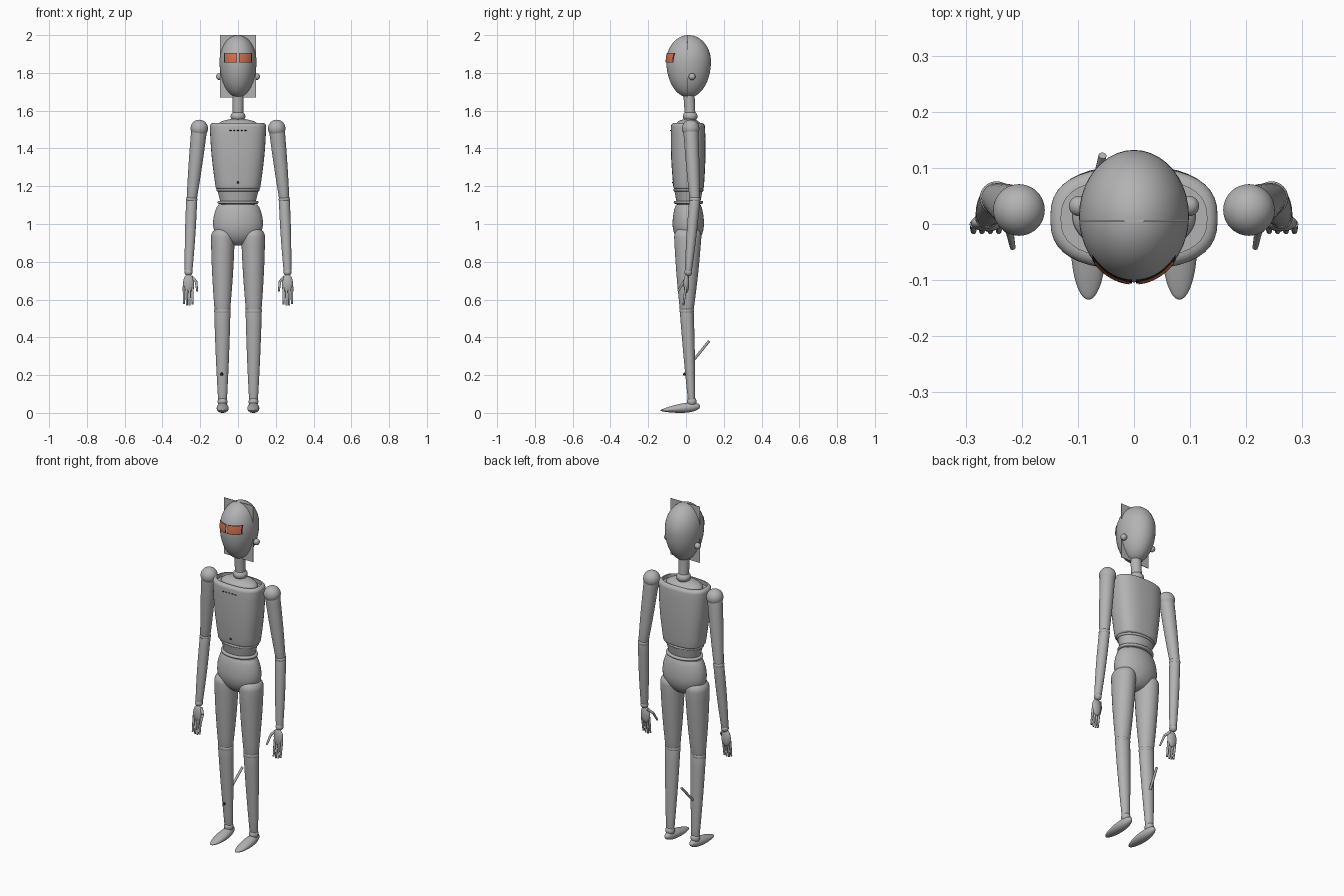
import bpy, bmesh, math
from mathutils import Vector, Matrix

cube = bpy.data.objects.get("Cube")
if cube:
    bpy.data.objects.remove(cube, do_unlink=True)


def material(name, colour):
    mat = bpy.data.materials.new(name)
    mat.use_nodes = True
    mat.diffuse_color = (*colour, 1)
    shader = mat.node_tree.nodes["Principled BSDF"]
    shader.inputs["Base Color"].default_value = (*colour, 1)
    return mat


grey = material("body grey", (0.45, 0.45, 0.45))
orange = material("eye orange", (0.65, 0.16, 0.07))
black = material("dark trim", (0.02, 0.02, 0.02))
parts = []


def finish(name, bm, mat=grey):
    bmesh.ops.recalc_face_normals(bm, faces=bm.faces)
    mesh = bpy.data.meshes.new(name)
    bm.to_mesh(mesh)
    bm.free()
    mesh.materials.append(mat)
    obj = bpy.data.objects.new(name, mesh)
    bpy.context.collection.objects.link(obj)
    parts.append(obj)
    return obj


def taper(name, low, high, r_low, r_high, soft_low=0.01, soft_high=0.01,
          bulge=0, power=2, hollow=0):
    """Stack of oval rings between two centres, with rounded ends and an optional hollow top."""
    low, high = Vector(low), Vector(high)
    length = high.z - low.z
    quarter = [math.pi / 2 * k / 6 for k in range(7)]
    profile = [(soft_low * (1 - math.cos(a)) / length, soft_low * (1 - math.sin(a)))
               for a in quarter]
    start, stop = soft_low / length, 1 - soft_high / length
    profile += [(start + (stop - start) * k / 8, 0) for k in range(1, 8)]
    profile += [(1 - soft_high * (1 - math.cos(a)) / length, soft_high * (1 - math.sin(a)))
                for a in reversed(quarter)]
    bm = bmesh.new()
    rings = []
    count = 40
    for t, inset in profile:
        centre = low.lerp(high, t)
        swell = bulge * math.sin(math.pi * t) - inset
        rx, ry = (a + (b - a) * t + swell for a, b in zip(r_low, r_high))
        ring = []
        for i in range(count):
            c, s = math.cos(math.tau * i / count), math.sin(math.tau * i / count)
            x = rx * math.copysign(abs(c) ** (2 / power), c)
            y = ry * math.copysign(abs(s) ** (2 / power), s)
            ring.append(bm.verts.new(centre + Vector((x, y, 0))))
        rings.append(ring)
    for lower, upper in zip(rings, rings[1:]):
        for i in range(count):
            j = (i + 1) % count
            bm.faces.new((lower[i], lower[j], upper[j], upper[i]))
    bm.faces.new(rings[0])
    cap = bm.faces.new(rings[-1])
    if hollow:
        bmesh.ops.inset_individual(bm, faces=[cap], thickness=hollow / 2)
        bmesh.ops.translate(bm, vec=(0, 0, -hollow), verts=cap.verts)
    return finish(name, bm)


def band(name, centre, rx, ry, half):
    """Rounded ring around a limb or the waist."""
    rise = Vector((0, 0, half))
    taper(name, Vector(centre) - rise, Vector(centre) + rise, (rx, ry), (rx, ry),
          half * 0.9, half * 0.9)


def egg(name, centre, rx, ry, up, down, mat=grey, flat_top=1):
    """Ellipsoid with its own height above and below the middle."""
    bm = bmesh.new()
    bmesh.ops.create_uvsphere(bm, u_segments=40, v_segments=28, radius=1)
    for v in bm.verts:
        z = min(v.co.z, flat_top)
        v.co = Vector(centre) + Vector((v.co.x * rx, v.co.y * ry, z * (up if z > 0 else down)))
    return finish(name, bm, mat)


def ball(name, centre, r, mat=grey):
    return egg(name, centre, r, r, r, r, mat)


def rod(name, start, end, r_start, r_end):
    """Thin tapered bar between two points."""
    start, end = Vector(start), Vector(end)
    line = end - start
    turn = line.to_track_quat("Z", "Y").to_matrix().to_4x4()
    bm = bmesh.new()
    bmesh.ops.create_cone(bm, cap_ends=True, segments=12, radius1=r_start, radius2=r_end,
                          depth=line.length, matrix=Matrix.Translation((start + end) / 2) @ turn)
    return finish(name, bm)


# Head, with a thin upright plate through it
head = Vector((0, 0.014, 1.86))
head_x, head_y, head_up, head_down = 0.098, 0.118, 0.14, 0.19
egg("head", head, head_x, head_y, head_up, head_down)
bm = bmesh.new()
bmesh.ops.create_cube(bm, size=1, matrix=Matrix.Translation((0, 0.006, 1.835))
                      @ Matrix.Diagonal((0.19, 0.003, 0.33, 1)))
finish("head_plate", bm)


def eye_patch(name, side, margin, lift, mat):
    """Rectangle that follows the curve of the face."""
    bm = bmesh.new()
    bmesh.ops.create_grid(bm, x_segments=8, y_segments=8, size=1)
    for v in bm.verts:
        x = side * 0.039 + v.co.x * (0.035 - margin)
        z = 1.88 + v.co.y * (0.026 - margin)
        up = head_up if z > head.z else head_down
        depth = math.sqrt(1 - (x / head_x) ** 2 - ((z - head.z) / up) ** 2)
        v.co = (x, head.y - head_y * depth - lift, z)
    obj = finish(name, bm, mat)
    if sum(p.normal.y for p in obj.data.polygons) > 0:
        obj.data.flip_normals()


# Neck and collar
taper("neck", (0, 0.022, 1.57), (0, 0.015, 1.7), (0.028, 0.028), (0.03, 0.03))
egg("neck_joint", (0, 0.022, 1.57), 0.039, 0.039, 0.03, 0.03)
egg("collar", (0, 0.013, 1.52), 0.11, 0.068, 0.037, 0.04)

# Chest shell, open at the top, with small dark marks
taper("chest", (0, 0.014, 1.185), (0, 0.01, 1.535), (0.117, 0.08), (0.15, 0.09),
      soft_high=0.02, bulge=0.006, power=2.6, hollow=0.02)
ball("chest_rivet", (0, -0.066, 1.22), 0.007, black)
for k in range(-2, 3):
    egg(f"chest_mark_{k + 3}", (k * 0.02, -0.081, 1.495), 0.006, 0.004, 0.002, 0.002, black)

# Waist and pelvis
taper("waist", (0, 0.013, 1.09), (0, 0.013, 1.19), (0.086, 0.058), (0.112, 0.077))
band("waist_lip", (0, 0.013, 1.18), 0.115, 0.08, 0.007)
band("waist_ring", (0, 0.013, 1.115), 0.108, 0.078, 0.008)
egg("pelvis", (0, 0.012, 1), 0.132, 0.083, 0.17, 0.115, flat_top=0.6)

for label, s in (("left", 1), ("right", -1)):
    # Face
    eye_patch(label + "_eye_frame", s, 0, 0.002, black)
    eye_patch(label + "_eye", s, 0.004, 0.004, orange)
    ball(label + "_ear", (s * 0.098, 0.032, 1.78), 0.018)

    # Leg
    hip = (s * 0.08, 0.01, 0.98)
    knee = (s * 0.083, 0.004, 0.54)
    ankle = (s * 0.082, 0.03, 0.06)
    taper(label + "_thigh", knee, hip, (0.041, 0.036), (0.064, 0.075), soft_high=0.05, bulge=0.004)
    band(label + "_knee", knee, 0.044, 0.038, 0.016)
    taper(label + "_shin", ankle, knee, (0.023, 0.019), (0.043, 0.037), bulge=0.002)
    ball(label + "_ankle", ankle, 0.026)

    # Foot, flat below and lower toward the toe
    foot = egg(label + "_foot", (0, 0, 0), 1, 1, 1, 1)
    for v in foot.data.vertices:
        rise = 0.013 + 0.011 * (1 + v.co.y)
        v.co = (s * 0.081 + v.co.x * 0.032, v.co.y * 0.105 - 0.03, rise * (1 + v.co.z))

    # Arm
    shoulder = (s * 0.205, 0.025, 1.506)
    elbow = (s * 0.245, 0.046, 1.13)
    wrist = (s * 0.262, 0.012, 0.745)
    ball(label + "_shoulder", shoulder, 0.046)
    taper(label + "_upper_arm", elbow, shoulder, (0.027, 0.027), (0.042, 0.04), bulge=0.002)
    band(label + "_elbow", elbow, 0.03, 0.03, 0.014)
    taper(label + "_forearm", wrist, elbow, (0.02, 0.018), (0.029, 0.029), bulge=0.003)
    ball(label + "_wrist", wrist, 0.021)

    # Hand
    egg(label + "_palm", (s * 0.262, 0.002, 0.685), 0.029, 0.015, 0.05, 0.05)
    for k in range(4):
        x = s * (0.241 + 0.015 * k)
        knuckle = (x, -0.008, 0.615)
        tip = (x, -0.013, 0.566 + 0.006 * abs(k - 1.3))
        rod(f"{label}_finger_base_{k + 1}", (x, 0, 0.67), knuckle, 0.007, 0.006)
        rod(f"{label}_finger_tip_{k + 1}", knuckle, tip, 0.006, 0.005)
    bend = (s * 0.222, -0.012, 0.695)
    rod(label + "_thumb_base", (s * 0.245, 0.01, 0.72), bend, 0.008, 0.007)
    rod(label + "_thumb_tip", bend, (s * 0.216, -0.042, 0.645), 0.007, 0.005)

# Lever behind the right calf and knob on the shin
rod("calf_lever", (-0.075, 0.045, 0.285), (-0.056, 0.122, 0.38), 0.007, 0.007)
ball("shin_knob", (-0.086, -0.008, 0.205), 0.008, black)

# Smooth shading with crisp edges
bpy.ops.object.select_all(action="DESELECT")
for obj in parts:
    obj.select_set(True)
bpy.context.view_layer.objects.active = parts[0]
bpy.ops.object.shade_smooth_by_angle(angle=math.radians(40))
